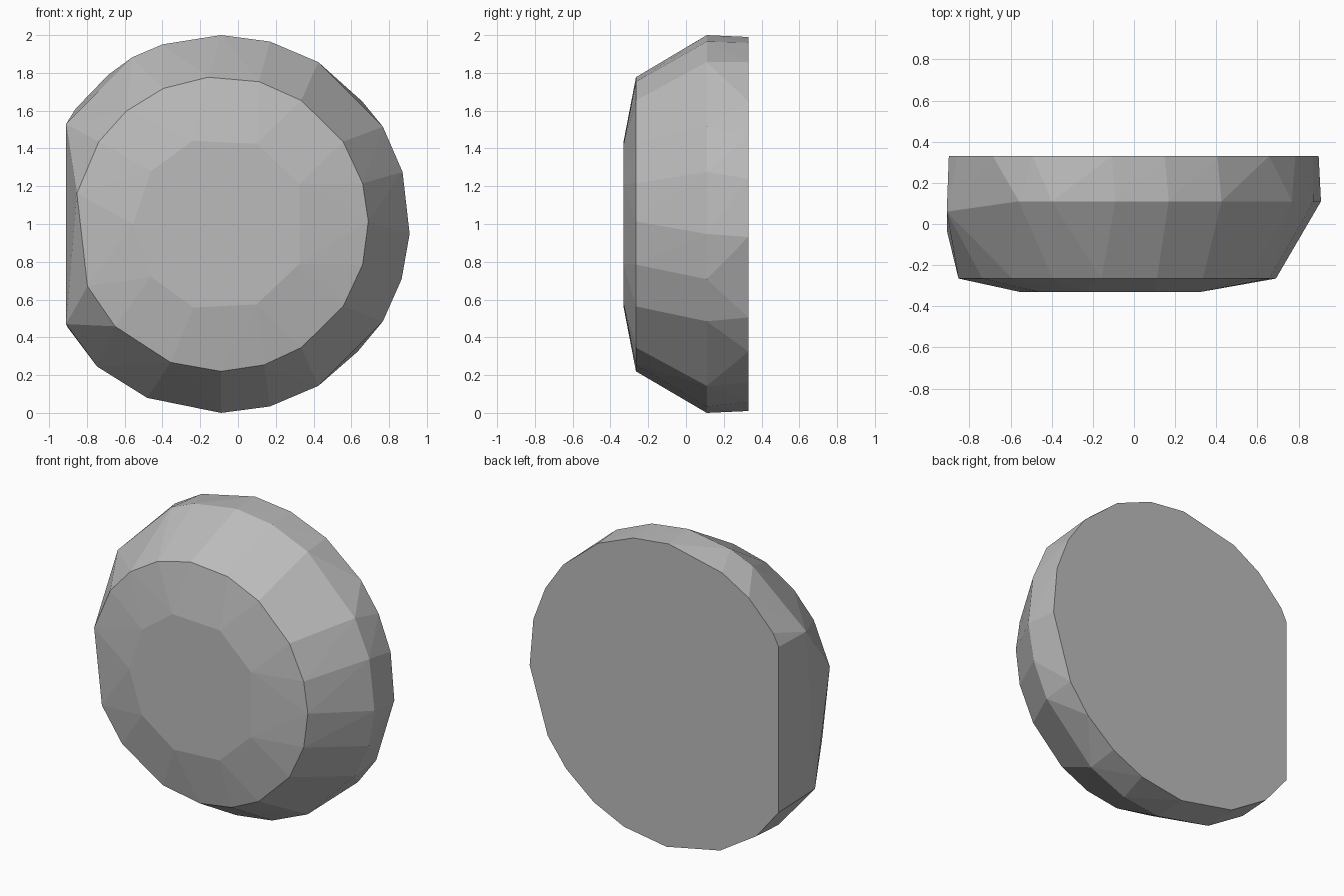
import bpy
import bmesh
from math import cos, sin, radians

# Remove the default cube
default_cube = bpy.data.objects.get("Cube")
if default_cube:
    bpy.data.objects.remove(default_cube, do_unlink=True)

CENTRE_X = -0.09   # axis of the dome, offset because one side is cut flat
CENTRE_Z = 1.0


def make_material(name, colour):
    material = bpy.data.materials.new(name)
    material.use_nodes = True
    material.diffuse_color = colour
    shader = material.node_tree.nodes["Principled BSDF"]
    shader.inputs["Base Color"].default_value = colour
    return material


def ring(bm, radius, depth, angles):
    """Corners of one irregular polygon, seen from the front, in degrees."""
    for angle in angles:
        turn = radians(angle)
        x = CENTRE_X + radius * cos(turn)
        z = CENTRE_Z + radius * sin(turn)
        bm.verts.new((x, depth, z))


def build_hull(name, bm, material):
    """Wrap the corners in a closed faceted skin and make it an object."""
    result = bmesh.ops.convex_hull(bm, input=bm.verts[:], use_existing_faces=False)
    unused = {item for item in result["geom_interior"] + result["geom_unused"]
              if isinstance(item, bmesh.types.BMVert)}
    bmesh.ops.delete(bm, geom=list(unused), context="VERTS")
    # Merge nearly flat triangles into clean facets
    bmesh.ops.dissolve_limit(bm, angle_limit=radians(1), verts=bm.verts[:], edges=bm.edges[:])
    bmesh.ops.recalc_face_normals(bm, faces=bm.faces[:])
    mesh = bpy.data.meshes.new(name)
    bm.to_mesh(mesh)
    bm.free()
    mesh.materials.append(material)
    mesh.shade_flat()
    body = bpy.data.objects.new(name, mesh)
    bpy.context.collection.objects.link(body)
    return body


stone_grey = make_material("stone grey", (0.5, 0.5, 0.5, 1))
bm = bmesh.new()

# Front cap, front shoulder, widest band and flat back
ring(bm, 0.465, -0.33, [109, 66, 27, -27, -66, -108, -143, 180, 143])
ring(bm, 0.78, -0.265, [95, 75, 57, 34, 16, 1, -16, -34, -57, -73,
                        -90, -110, -136, -155, 168, 146, 130, 113])
ring(bm, 1.0, 0.11, [90, 75, 59, 31, 16, -3, -17, -31, -59, -75,
                     -90, -113, -131, 118, 108])
ring(bm, 0.99, 0.33, [91, 76, 60, 41, 28, 14, -4, -30, -43, -58, -72,
                      -90, -113, -131, 127, 114])

# Corners of the flat cut on the right side
for corner in [(-0.91, 0.06, 1.53), (-0.91, -0.03, 0.47),
               (-0.9, 0.33, 1.53), (-0.9, 0.33, 0.45), (-0.86, 0.33, 1.61)]:
    bm.verts.new(corner)

build_hull("faceted_dome", bm, stone_grey)
